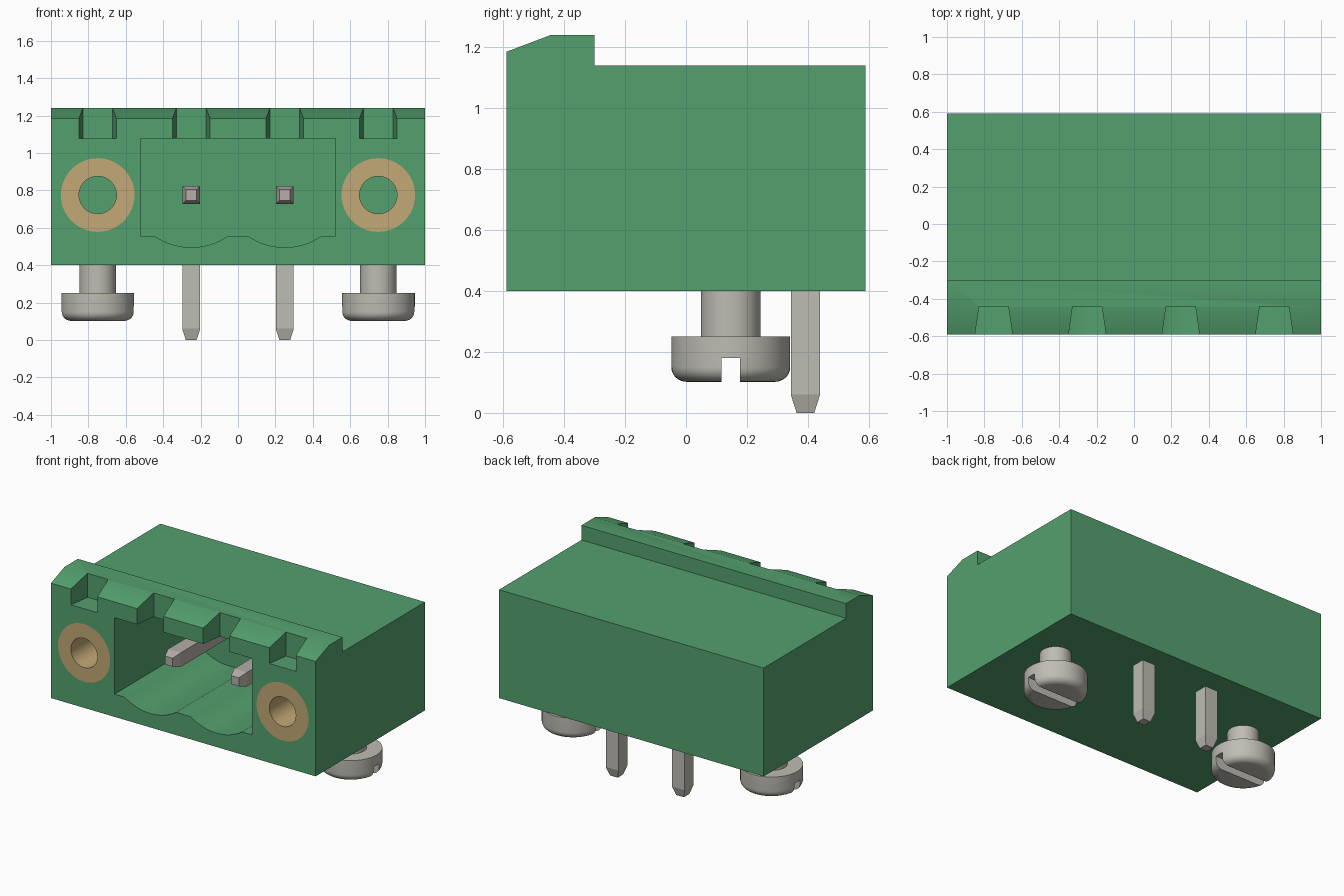
import bpy, bmesh, math
from mathutils import Vector

if "Cube" in bpy.data.objects:
    bpy.data.objects.remove(bpy.data.objects["Cube"], do_unlink=True)


def material(name, srgb, rough=0.6):
    lin = [((c / 255 + 0.055) / 1.055) ** 2.4 for c in srgb] + [1.0]
    m = bpy.data.materials.new(name)
    m.use_nodes = True
    m.diffuse_color = lin
    bsdf = m.node_tree.nodes["Principled BSDF"]
    bsdf.inputs["Base Color"].default_value = lin
    bsdf.inputs["Roughness"].default_value = rough
    return m


GREEN = material("green plastic", (84, 160, 110))
BRASS = material("brass", (194, 168, 118))
STEEL = material("tinned steel", (190, 188, 179))
PIN = material("contact metal", (182, 174, 170))


def finish(bm, name, mat, smooth=False):
    bmesh.ops.recalc_face_normals(bm, faces=bm.faces[:])
    mesh = bpy.data.meshes.new(name)
    bm.to_mesh(mesh)
    bm.free()
    mesh.materials.append(mat)
    ob = bpy.data.objects.new(name, mesh)
    bpy.context.collection.objects.link(ob)
    if smooth:
        shade(ob)
    return ob


def shade(ob):
    bpy.ops.object.select_all(action='DESELECT')
    ob.select_set(True)
    bpy.context.view_layer.objects.active = ob
    bpy.ops.object.shade_smooth_by_angle(angle=math.radians(30))


def loft(name, sections, mat, smooth=False, ring=False):
    """Bridge equal-length closed sections; cap the ends, or close the loop."""
    bm = bmesh.new()
    rows = [[bm.verts.new(p) for p in s] for s in sections]
    n = len(rows[0])
    pairs = list(zip(rows, rows[1:])) + ([(rows[-1], rows[0])] if ring else [])
    for a, b in pairs:
        for i in range(n):
            j = (i + 1) % n
            bm.faces.new((a[i], a[j], b[j], b[i]))
    if not ring:
        bm.faces.new(rows[0])
        bm.faces.new(rows[-1])
    return finish(bm, name, mat, smooth)


def box(name, lo, hi, mat):
    sq = [(lo[0], lo[1]), (hi[0], lo[1]), (hi[0], hi[1]), (lo[0], hi[1])]
    return loft(name, [[(x, y, z) for x, y in sq] for z in (lo[2], hi[2])], mat)


def circle_y(x, z, r, y, n=48):
    return [(x + r * math.cos(2 * math.pi * i / n), y,
             z + r * math.sin(2 * math.pi * i / n)) for i in range(n)]


def circle_z(x, y, r, z, n=48):
    return [(x + r * math.cos(2 * math.pi * i / n),
             y + r * math.sin(2 * math.pi * i / n), z) for i in range(n)]


def cut(ob, cutters):
    """Subtract each cutter, bake the result, and remove the cutter."""
    for c in cutters:
        c.hide_render = True
        mod = ob.modifiers.new("cut", 'BOOLEAN')
        mod.operation = 'DIFFERENCE'
        mod.solver = 'EXACT'
        mod.object = c
        bpy.context.view_layer.objects.active = ob
        bpy.ops.object.modifier_apply(modifier=mod.name)
        bpy.data.objects.remove(c, do_unlink=True)
    shade(ob)


FRONT, BACK = -0.59, 0.59
AXIS_Z = 0.775            # height of the contacts and threaded inserts
SCREW_Y, PIN_Y = 0.147, 0.392

# Housing: side profile with raised, chamfered front lip
side = [(FRONT, 0.4), (BACK, 0.4), (BACK, 1.14), (-0.3, 1.14),
        (-0.3, 1.24), (-0.445, 1.24), (FRONT, 1.185)]
housing = loft("housing", [[(x, y, z) for y, z in side] for x in (-1, 1)], GREEN)

# Plug cavity with two scallops in its floor
floor = [(-0.52, 0.555)]
half, sag = 0.195, 0.06
rad = (half ** 2 + sag ** 2) / (2 * sag)
ang = math.asin(half / rad)
for cx in (-0.25, 0.25):
    for i in range(17):
        a = -ang + 2 * ang * i / 16
        floor.append((cx + rad * math.sin(a), 0.495 + rad * (1 - math.cos(a))))
outline = floor + [(0.52, 0.555), (0.52, 1.077), (-0.52, 1.077)]
cutters = [loft("cavity_cutter", [[(x, y, z) for x, z in outline]
                                  for y in (FRONT - 0.1, 0.26)], GREEN)]

# Keying notches, wider at the front; the inner pair opens into the cavity
for x in (-0.75, -0.25, 0.25, 0.75):
    low = 1.06 if abs(x) < 0.5 else 1.077
    plan = [(x - 0.107, -0.64), (x + 0.107, -0.64), (x + 0.078, -0.44), (x - 0.078, -0.44)]
    cutters.append(loft("notch_cutter", [[(px, py, z) for px, py in plan]
                                         for z in (low, 1.4)], GREEN))

# Bores for the threaded inserts
INSERT_END = -0.05
for x in (-0.75, 0.75):
    cutters.append(loft("bore_cutter", [circle_y(x, AXIS_Z, 0.197, y)
                                        for y in (FRONT - 0.1, INSERT_END)], GREEN))
cut(housing, cutters)

for s, tag in ((1, "left"), (-1, "right")):
    # Threaded insert: brass tube flush with the front
    x = 0.75 * s
    loft(tag + "_threaded_insert",
         [circle_y(x, AXIS_Z, r, y) for r, y in
          ((0.1, FRONT), (0.197, FRONT), (0.197, INSERT_END), (0.1, INSERT_END))],
         BRASS, True, ring=True)

    # Mounting screw: shank and round-edged head with a slot
    prof = [(0.098, 0.45), (0.098, 0.25), (0.195, 0.25), (0.195, 0.15)]
    for i in range(1, 9):
        a = math.pi / 2 * i / 8
        prof.append((0.145 + 0.05 * math.cos(a), 0.15 - 0.048 * math.sin(a)))
    screw = loft(tag + "_mounting_screw",
                 [circle_z(x, SCREW_Y, r, z) for r, z in prof], STEEL)
    cut(screw, [box("slot_cutter", (x - 0.3, SCREW_Y - 0.03, 0),
                    (x + 0.3, SCREW_Y + 0.03, 0.18), STEEL)])

    # Solder pin: square post with tapered tip
    x = 0.25 * s

    def square(u, v, h):
        return [(u - h, v - h), (u + h, v - h), (u + h, v + h), (u - h, v + h)]

    loft(tag + "_solder_pin",
         [[(px, py, z) for px, py in square(x, PIN_Y, h)]
          for h, z in ((0.029, 0), (0.048, 0.06), (0.048, AXIS_Z + 0.048))], STEEL)

    # Contact pin: horizontal square bar inside the cavity
    loft(tag + "_contact_pin",
         [[(px, y, pz) for px, pz in square(x, AXIS_Z, h)]
          for h, y in ((0.029, -0.39), (0.048, -0.33), (0.048, PIN_Y - 0.048))], PIN)
